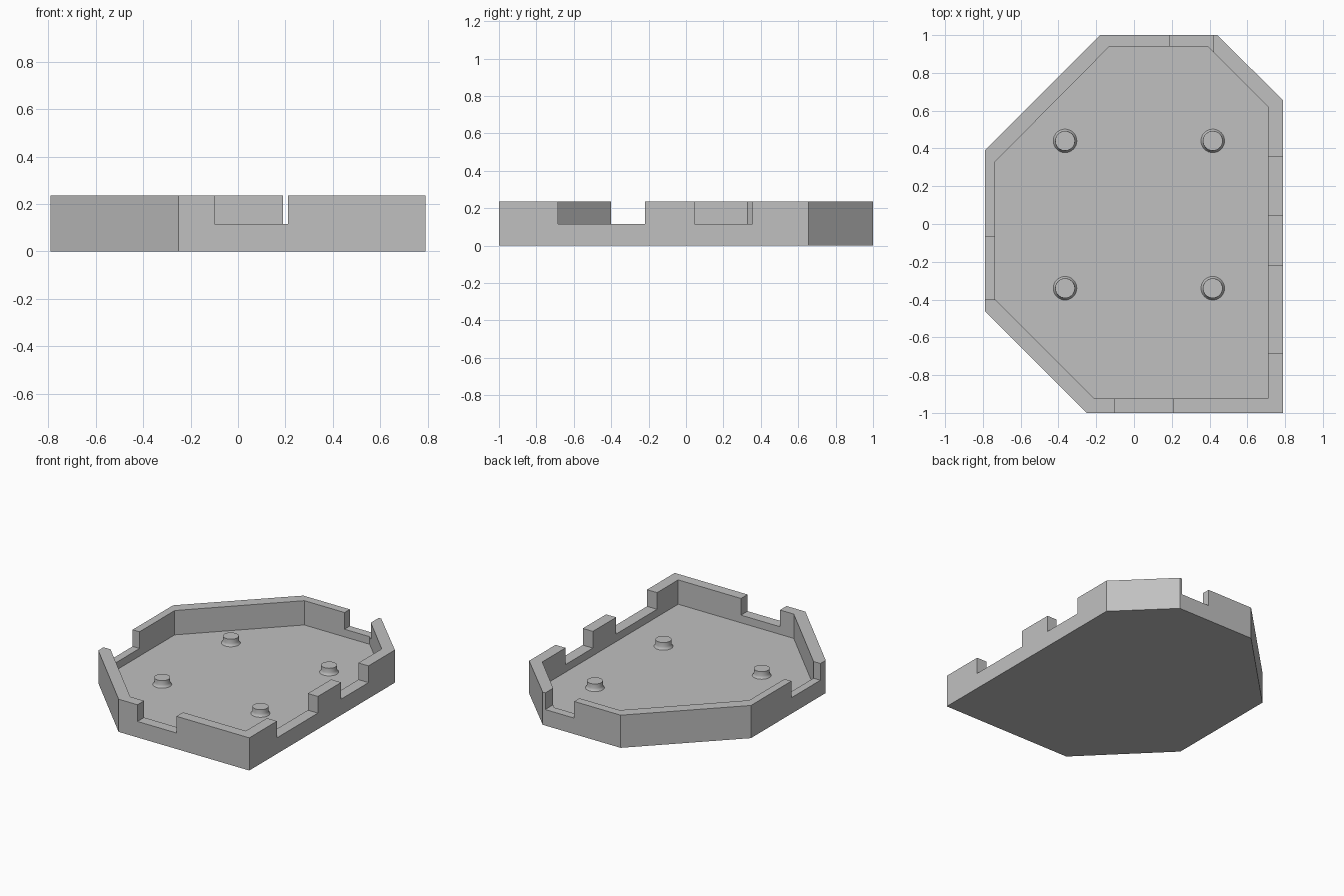
import bpy
import bmesh
from mathutils import Vector

cube = bpy.data.objects.get("Cube")
if cube:
    bpy.data.objects.remove(cube, do_unlink=True)

HEIGHT, FLOOR, SILL = 0.235, 0.06, 0.115

grey = bpy.data.materials.new("plain grey")
grey.use_nodes = True
grey.diffuse_color = (0.53, 0.53, 0.53, 1)
grey.node_tree.nodes["Principled BSDF"].inputs["Base Color"].default_value = grey.diffuse_color


def prism(name, outline, z0, z1):
    """Extrude a flat outline from z0 up to z1."""
    bm = bmesh.new()
    face = bm.faces.new([bm.verts.new((x, y, z0)) for x, y in outline])
    top = bmesh.ops.extrude_face_region(bm, geom=[face])["geom"]
    verts = [v for v in top if isinstance(v, bmesh.types.BMVert)]
    bmesh.ops.translate(bm, verts=verts, vec=Vector((0, 0, z1 - z0)))
    bmesh.ops.recalc_face_normals(bm, faces=bm.faces)
    mesh = bpy.data.meshes.new(name)
    bm.to_mesh(mesh)
    bm.free()
    mesh.materials.append(grey)
    obj = bpy.data.objects.new(name, mesh)
    bpy.context.collection.objects.link(obj)
    return obj


def cut(target, cutter):
    """Subtract the cutter, then remove it."""
    cutter.hide_render = True
    mod = target.modifiers.new("cut", "BOOLEAN")
    mod.operation, mod.solver, mod.object = "DIFFERENCE", "EXACT", cutter
    bpy.context.view_layer.objects.active = target
    bpy.ops.object.modifier_apply(modifier=mod.name)
    bpy.data.objects.remove(cutter, do_unlink=True)


# Tray: solid outline with a hollowed inside
outer = [(-0.25, -1), (0.79, -1), (0.79, 0.655), (0.44, 1),
         (-0.18, 1), (-0.79, 0.39), (-0.79, -0.46)]
inner = [(-0.21, -0.925), (0.71, -0.925), (0.71, 0.62), (0.39, 0.94),
         (-0.13, 0.94), (-0.735, 0.33), (-0.735, -0.4)]
tray = prism("tray", outer, 0, HEIGHT)
cut(tray, prism("cavity_cutter", inner, FLOOR, 1))

# Wall notches: x range, y range
notches = [((-0.1, 0.21), (-1.1, -0.85)),
           ((0.19, 0.42), (0.85, 1.1)),
           ((0.65, 0.9), (-0.685, -0.22)),
           ((0.65, 0.9), (0.045, 0.355)),
           ((-0.9, -0.7), (-0.4, -0.07))]
for (x0, x1), (y0, y1) in notches:
    box = [(x0, y0), (x1, y0), (x1, y1), (x0, y1)]
    cut(tray, prism("notch_cutter", box, SILL, 1))


def stud(name, x, y):
    """Round peg with a flared foot, spun from a profile."""
    profile = [(0, 0.11), (0.052, 0.11), (0.052, 0.08), (0.056, 0.068), (0.064, FLOOR - 0.002)]
    bm = bmesh.new()
    pts = [bm.verts.new((r, 0, z)) for r, z in profile]
    edges = [bm.edges.new(pair) for pair in zip(pts, pts[1:])]
    bmesh.ops.spin(bm, geom=pts + edges, axis=(0, 0, 1), cent=(0, 0, 0),
                   angle=6.283185, steps=32)
    bmesh.ops.remove_doubles(bm, verts=bm.verts, dist=0.0005)
    bmesh.ops.recalc_face_normals(bm, faces=bm.faces)
    if max(bm.faces, key=lambda f: f.calc_center_median().z).normal.z < 0:
        bmesh.ops.reverse_faces(bm, faces=bm.faces)
    mesh = bpy.data.meshes.new(name)
    bm.to_mesh(mesh)
    bm.free()
    mesh.materials.append(grey)
    obj = bpy.data.objects.new(name, mesh)
    obj.location = (x, y, 0)
    bpy.context.collection.objects.link(obj)
    bpy.ops.object.select_all(action="DESELECT")
    obj.select_set(True)
    bpy.context.view_layer.objects.active = obj
    bpy.ops.object.shade_smooth_by_angle()


# Four studs on the floor
for side, x in (("right", -0.365), ("left", 0.417)):
    for end, y in (("front", -0.34), ("back", 0.44)):
        stud(f"{end}_{side}_stud", x, y)
